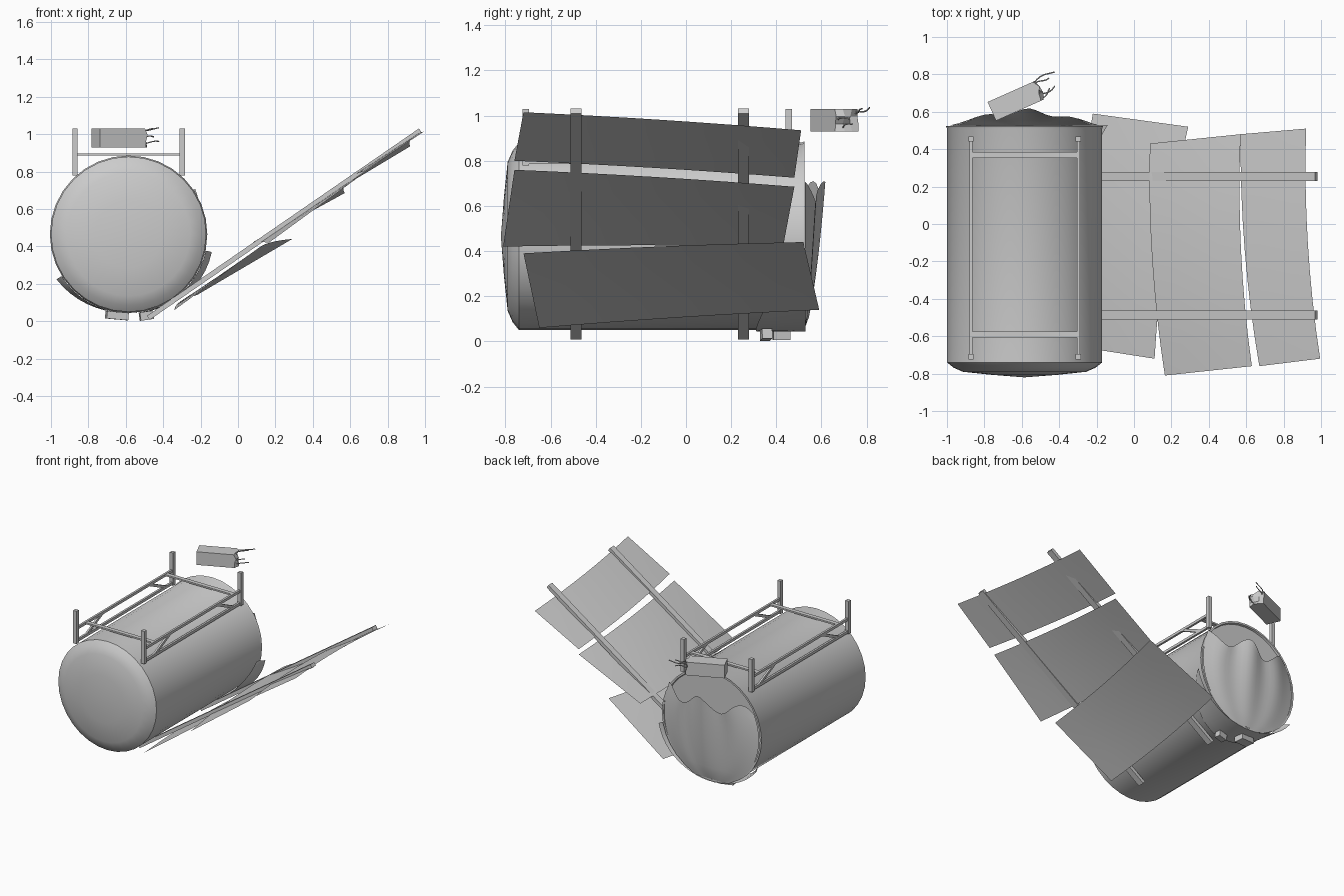
import bpy, bmesh, math, random
from mathutils import Vector, Matrix

random.seed(4)
cube = bpy.data.objects.get("Cube")
if cube:
    bpy.data.objects.remove(cube, do_unlink=True)

grey = bpy.data.materials.new("weathered_grey")
grey.use_nodes = True
COLOUR = (0.6, 0.6, 0.6, 1)
grey.diffuse_color = COLOUR
grey.node_tree.nodes["Principled BSDF"].inputs["Base Color"].default_value = COLOUR

CX, CZ, R = -0.585, 0.465, 0.415   # tank axis and radius


def finish(name, bm, smooth=False, fix=True):
    if fix:
        bmesh.ops.recalc_face_normals(bm, faces=bm.faces)
    mesh = bpy.data.meshes.new(name)
    bm.to_mesh(mesh)
    bm.free()
    mesh.materials.append(grey)
    ob = bpy.data.objects.new(name, mesh)
    bpy.context.collection.objects.link(ob)
    if smooth:
        bpy.ops.object.select_all(action='DESELECT')
        ob.select_set(True)
        bpy.context.view_layer.objects.active = ob
        bpy.ops.object.shade_smooth_by_angle(angle=math.radians(40))
    return ob


def bar(name, a, b, width, height):
    """Square bar from a to b."""
    a, b = Vector(a), Vector(b)
    d = b - a
    side = d.cross(Vector((0, 0, 1)))
    side = side.normalized() if side.length > 1e-5 else Vector((1, 0, 0))
    up = side.cross(d).normalized()
    rot = Matrix((side, d.normalized(), up)).transposed().to_4x4()
    bm = bmesh.new()
    bmesh.ops.create_cube(bm, size=1)
    size = Matrix.Diagonal((width, d.length, height, 1))
    bm.transform(Matrix.Translation((a + b) / 2) @ rot @ size)
    return finish(name, bm)


def sheet(name, func, nu, nv, smooth=True):
    """Grid surface from func(u, v) with u and v in 0..1."""
    bm = bmesh.new()
    rows = [[bm.verts.new(func(i / nu, j / nv)) for i in range(nu + 1)]
            for j in range(nv + 1)]
    for j in range(nv):
        for i in range(nu):
            bm.faces.new((rows[j][i], rows[j][i + 1], rows[j + 1][i + 1], rows[j + 1][i]))
    return finish(name, bm, smooth, fix=False)


# Tank lying along y, domed at the front, lipped at the back
profile = [(-0.82, 0), (-0.806, 0.18), (-0.79, 0.33), (-0.768, 0.38), (-0.74, R),
           (0.51, R), (0.525, R + 0.006), (0.525, R - 0.008), (0.51, R - 0.012), (0.508, 0)]
bm = bmesh.new()
pts = [bm.verts.new((CX + r, y, CZ)) for y, r in profile]
edges = [bm.edges.new(p) for p in zip(pts, pts[1:])]
bmesh.ops.spin(bm, geom=pts + edges, cent=(CX, 0, CZ), axis=(0, 1, 0),
               angle=math.tau, steps=32, use_duplicate=False)
bmesh.ops.remove_doubles(bm, verts=bm.verts, dist=1e-4)
finish("tank", bm, True)


# Crumpled end cover, peeled outward with a ragged top
def cover(u, v):
    s = 2 * u - 1
    z = 0.06 + 0.6 * v
    half = math.sqrt(max(0.43 ** 2 - (z - CZ) ** 2, 0)) * 0.93
    bulge = 0.075 * (1 - s * s) * v ** 0.6
    folds = 0.016 * math.sin(9 * s + 1) * v * (1 - s * s)
    ragged = 0.05 * math.sin(7 * s + 0.6) * v ** 4
    return (CX + s * half, 0.527 + bulge + folds, z + ragged)


sheet("torn_end_cover", cover, 24, 12)


# Flared skirt hugging the underside near the back
def skirt(u, v):
    a = math.radians(212 + 136 * u)
    flare = 0.007 + 0.045 * v * math.cos(a) ** 2 * (1 - 0.6 * max(0, 2 * u - 1.6))
    y = 0.53 - 0.22 * (1 - v) * math.sin(math.pi * (0.08 + 0.84 * u))
    return (CX + (R + flare) * math.cos(a), y, CZ + (R + flare) * math.sin(a))


sheet("flared_skirt", skirt, 20, 4)

# Rack on top of the tank
for side, x in (("right", -0.872), ("left", -0.298)):
    for end, y in (("front", -0.71), ("back", 0.455)):
        bar(f"rack_post_{end}_{side}", (x, y, 0.78), (x, y, 1.03), 0.028, 0.028)
    for level, z in (("lower", 0.795), ("upper", 0.89)):
        bar(f"rack_rail_{level}_{side}", (x, -0.71, z), (x, 0.455, z), 0.016, 0.02)
    for end, y, step in (("front", -0.59, 0.2), ("back", 0.37, -0.2)):
        bar(f"rack_brace_{end}_{side}", (x, y, 0.795), (x, y + step, 0.89), 0.014, 0.02)
for end, y in (("front", -0.59), ("back", 0.37)):
    bar(f"rack_crossbar_{end}", (-0.872, y, 0.892), (-0.298, y, 0.892), 0.032, 0.012)

# Sloping beams under the fallen boards
for end, y in (("front", -0.487), ("back", 0.255)):
    bar(f"sloping_beam_{end}", (-0.48, y, 0.018), (0.975, y, 1.02), 0.048, 0.026)

# Warped boards: corners run back top, front top, front bottom, back bottom
boards = {
    "upper_board": ((0.92, 0.51, 0.935), (0.995, -0.72, 1.015),
                    (0.67, -0.76, 0.80), (0.57, 0.48, 0.725)),
    "middle_board": ((0.57, 0.48, 0.685), (0.63, -0.76, 0.76),
                     (0.165, -0.81, 0.42), (0.085, 0.43, 0.42)),
    "lower_board": ((0.29, 0.52, 0.44), (0.11, -0.72, 0.39),
                    (-0.34, -0.65, 0.06), (-0.22, 0.59, 0.14)),
}
for name, corners in boards.items():
    a, b, c, d = map(Vector, corners)

    def board(u, v):
        bow = 4 * u * (1 - u)
        p = a.lerp(b, u).lerp(d.lerp(c, u), v)
        return p + Vector((-0.028, 0, 0.006)) * bow

    sheet(name, lambda u, v: board(u, 1 - v), 8, 4)

# Loose box with a ragged end and frayed wires
turn = Matrix.Translation((-0.63, 0.66, 0.98)) @ Matrix.Rotation(math.radians(24), 4, 'Z')
bm = bmesh.new()
bmesh.ops.create_cube(bm, size=1)
bmesh.ops.subdivide_edges(bm, edges=bm.edges, cuts=2, use_grid_fill=True)
bm.transform(Matrix.Diagonal((0.285, 0.11, 0.1, 1)))
for v in bm.verts:
    if v.co.x > 0.14:
        v.co.x += random.uniform(-0.025, 0.01)
bm.transform(turn)
finish("loose_box", bm)

for i, (y, z, reach) in enumerate(((0.045, 0.04, 0.13), (0.03, 0.035, 0.09),
                                   (-0.03, -0.03, 0.1), (-0.04, 0.0, 0.07))):
    curve = bpy.data.curves.new("wire", 'CURVE')
    curve.dimensions = '3D'
    curve.bevel_depth = 0.0035
    curve.bevel_resolution = 1
    line = curve.splines.new('POLY')
    line.points.add(5)
    for k, p in enumerate(line.points):
        t = k / 5
        wave = 0.012 * math.sin(4 * t + i)
        q = turn @ Vector((0.12 + reach * t, y + wave + 0.02 * t, z + 0.01 * t - wave / 2))
        p.co = (*q, 1)
    curve.materials.append(grey)
    bpy.context.collection.objects.link(bpy.data.objects.new(f"frayed_wire_{i + 1}", curve))

# Small chocks beneath the tank
bar("wide_chock", (-0.705, 0.41, 0.035), (-0.59, 0.425, 0.025), 0.075, 0.04)
bar("narrow_chock", (-0.525, 0.35, 0.025), (-0.455, 0.36, 0.035), 0.045, 0.045)
